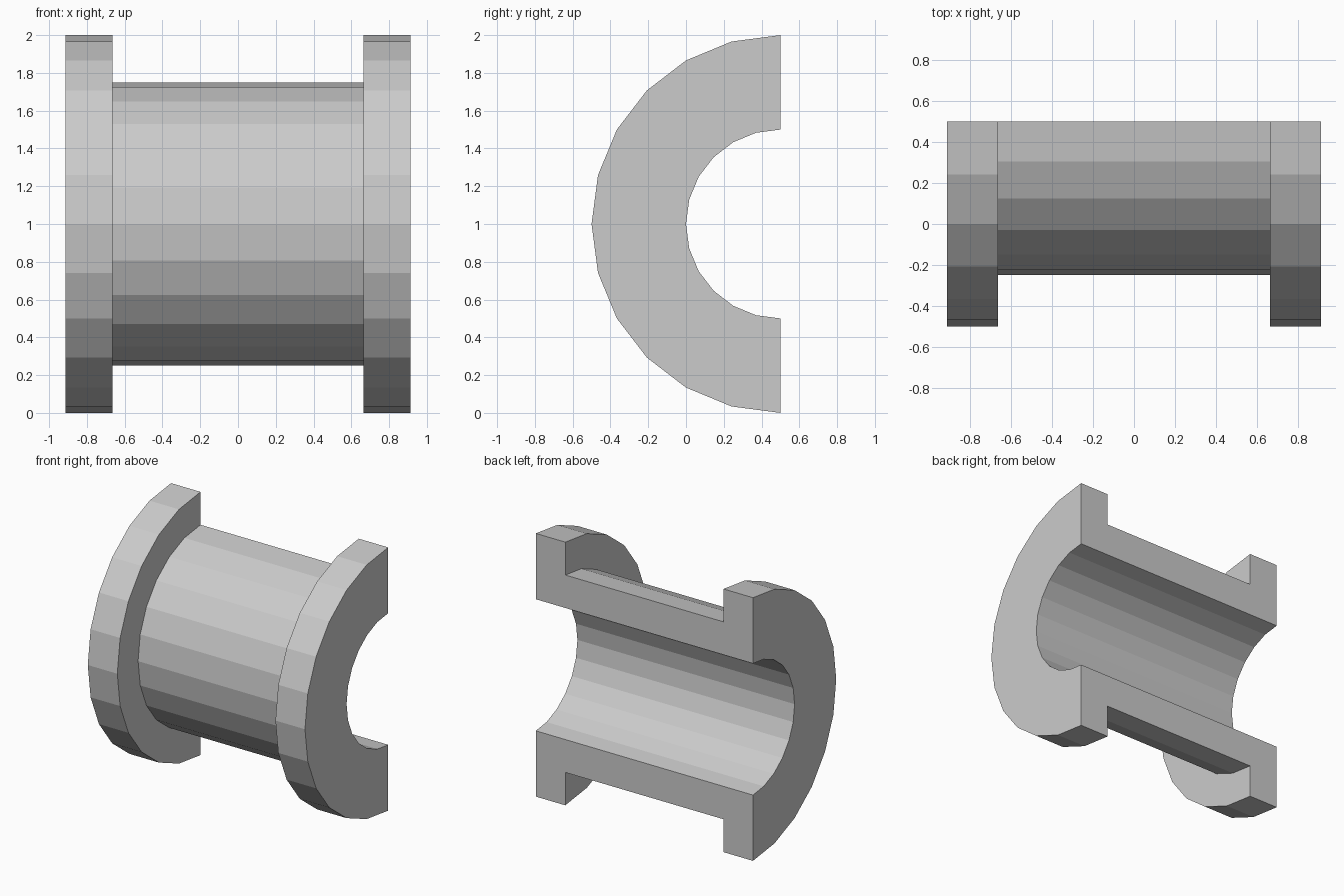
import bpy, bmesh, math

if "Cube" in bpy.data.objects:
    bpy.data.objects.remove(bpy.data.objects["Cube"])

SEGMENTS = 12             # facets around the half circle
CENTRE = (0.0, 0.5, 1.0)  # axis of revolution runs along x

# I-shaped wall section as (x, radius): bore, flanges and barrel
HALF = [(0.913, 0.5), (0.913, 1.0), (0.665, 1.0), (0.665, 0.75)]
section = HALF + [(-x, r) for x, r in reversed(HALF)]

# sweep the section through 180 degrees, bulging towards the front
bm = bmesh.new()
rings = []
for i in range(SEGMENTS + 1):
    a = math.pi * i / SEGMENTS
    rings.append([bm.verts.new((x, CENTRE[1] - r * math.sin(a), CENTRE[2] + r * math.cos(a)))
                  for x, r in section])

n = len(section)
for a, b in zip(rings, rings[1:]):
    for j in range(n):
        k = (j + 1) % n
        bm.faces.new((a[j], a[k], b[k], b[j]))

# flat cut faces at the back
bm.faces.new(rings[0])
bm.faces.new(rings[-1][::-1])
bmesh.ops.recalc_face_normals(bm, faces=bm.faces)

mesh = bpy.data.meshes.new("half_flanged_sleeve")
bm.to_mesh(mesh)
bm.free()
sleeve = bpy.data.objects.new("half_flanged_sleeve", mesh)
bpy.context.collection.objects.link(sleeve)
